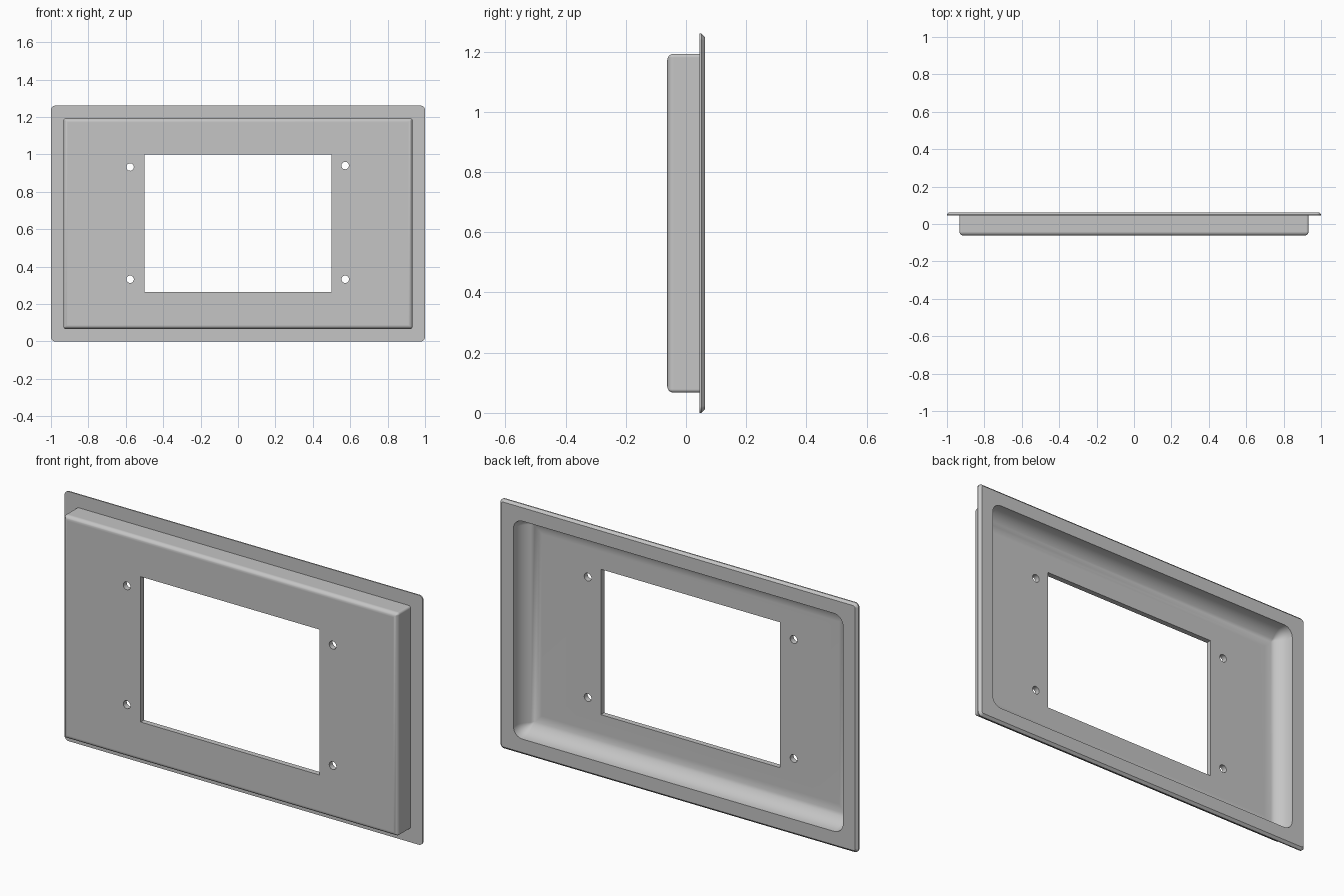
import bpy, bmesh, math
from mathutils import Matrix

cube = bpy.data.objects.get("Cube")
if cube:
    bpy.data.objects.remove(cube, do_unlink=True)

grey = bpy.data.materials.new("plain grey")
grey.use_nodes = True
colour = (0.56, 0.56, 0.56, 1)
grey.diffuse_color = colour
grey.node_tree.nodes["Principled BSDF"].inputs["Base Color"].default_value = colour

CENTRE = 0.63            # height of the panel's middle
FRONT, BACK = -0.0625, 0.0625
FLANGE = 0.045           # front side of the flange
FLOOR = -0.035           # inner side of the front wall
SEG = 8


def make_object(name, bm):
    mesh = bpy.data.meshes.new(name)
    bm.to_mesh(mesh)
    bm.free()
    mesh.materials.append(grey)
    obj = bpy.data.objects.new(name, mesh)
    bpy.context.collection.objects.link(obj)
    return obj


def ring(bm, y, half_x, half_z, radius=0.0, mid=CENTRE):
    """Rounded rectangle of vertices at depth y."""
    radius = max(radius, 0.0)
    verts = []
    for k, (sx, sz) in enumerate([(1, 1), (-1, 1), (-1, -1), (1, -1)]):
        for i in range(SEG + 1):
            a = (k + i / SEG) * math.pi / 2
            x = sx * (half_x - radius) + radius * math.cos(a)
            z = sz * (half_z - radius) + radius * math.sin(a)
            verts.append(bm.verts.new((x, y, mid + z)))
    return verts


bm = bmesh.new()
rings = []

# Window edge at the front
window = dict(half_x=0.5, half_z=0.367, mid=0.632)
rings.append(ring(bm, FRONT, **window))

# Raised body with a rounded front edge
r = 0.022
for i in range(SEG + 1):
    a = i / SEG * math.pi / 2
    inset = r * (1 - math.sin(a))
    rings.append(ring(bm, FRONT + r * (1 - math.cos(a)),
                      0.933 - inset, 0.563 - inset, 0.012 - inset))
rings.append(ring(bm, FLANGE, 0.933, 0.563, 0.012))

# Flange with a chamfered back edge
rings.append(ring(bm, FLANGE, 1.0, 0.63, 0.022))
rings.append(ring(bm, 0.051, 1.0, 0.63, 0.022))
rings.append(ring(bm, BACK, 0.988, 0.618, 0.012))

# Hollow back with a wide fillet down to the floor
rings.append(ring(bm, BACK, 0.92, 0.55, 0.05))
r = 0.09
for i in range(SEG + 1):
    a = i / SEG * math.pi / 2
    inset = r * (1 - math.cos(a))
    rings.append(ring(bm, FLOOR + r * (1 - math.sin(a)),
                      0.92 - inset, 0.55 - inset, 0.05 - inset))

# Window edge at the back, then close the loop of rings
rings.append(ring(bm, FLOOR, **window))
for a, b in zip(rings, rings[1:] + rings[:1]):
    n = len(a)
    for i in range(n):
        j = (i + 1) % n
        bm.faces.new((a[i], a[j], b[j], b[i]))
bmesh.ops.remove_doubles(bm, verts=bm.verts, dist=0.00005)
bmesh.ops.recalc_face_normals(bm, faces=bm.faces)
panel = make_object("bezel_panel", bm)

# Four screw holes
bm = bmesh.new()
for x, z in [(-0.577, 0.932), (0.573, 0.94), (-0.577, 0.332), (0.573, 0.332)]:
    bmesh.ops.create_cone(
        bm, cap_ends=True, segments=24, radius1=0.02, radius2=0.02, depth=0.1,
        matrix=Matrix.Translation((x, -0.05, z)) @ Matrix.Rotation(math.pi / 2, 4, "X"))
cutter = make_object("screw_hole_cutter", bm)
cutter.hide_render = True

bpy.ops.object.select_all(action="DESELECT")
panel.select_set(True)
bpy.context.view_layer.objects.active = panel
holes = panel.modifiers.new("screw holes", "BOOLEAN")
holes.operation = "DIFFERENCE"
holes.solver = "EXACT"
holes.object = cutter
bpy.ops.object.modifier_apply(modifier=holes.name)
bpy.data.objects.remove(cutter, do_unlink=True)

# Smooth fillets, crisp edges, flat faces kept flat
bpy.ops.object.shade_smooth_by_angle(angle=math.radians(30))
weighted = panel.modifiers.new("flat face normals", "WEIGHTED_NORMAL")
weighted.keep_sharp = True
